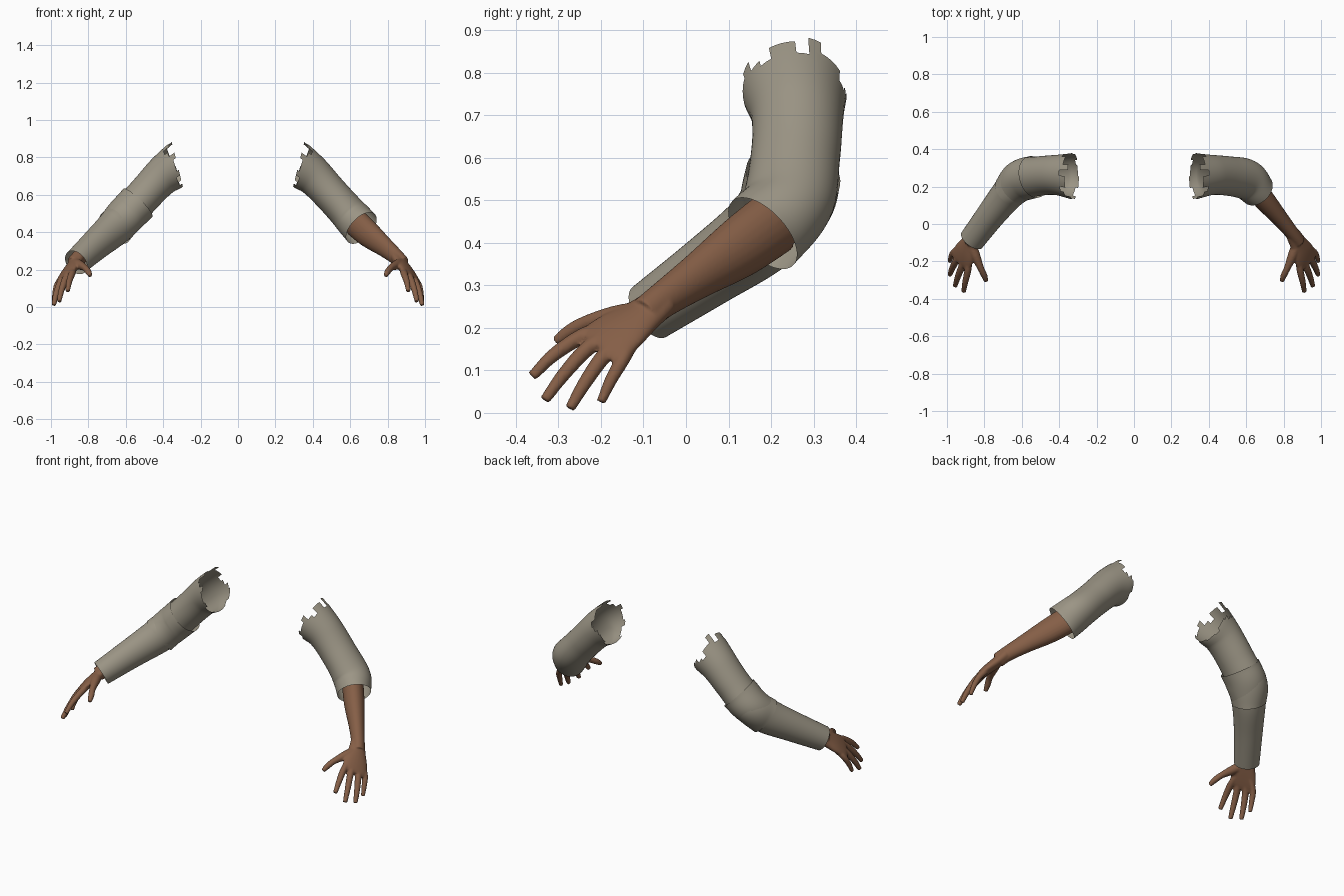
import bpy, bmesh, math
from mathutils import Vector

if "Cube" in bpy.data.objects:
    bpy.data.objects.remove(bpy.data.objects["Cube"])


def material(name, rgb):
    m = bpy.data.materials.new(name)
    m.diffuse_color = (*rgb, 1)
    m.use_nodes = True
    m.node_tree.nodes["Principled BSDF"].inputs["Base Color"].default_value = m.diffuse_color
    return m


CLOTH = material("grey_beige_cloth", (0.33, 0.30, 0.235))
SKIN = material("brown_skin", (0.235, 0.113, 0.062))


def catmull(points, steps):
    """Smoothly resample rows of (x, y, z, half width, half height)."""
    p = [Vector(q) for q in points]
    p = [p[0] * 2 - p[1]] + p + [p[-1] * 2 - p[-2]]
    out = []
    for i in range(1, len(p) - 2):
        a, b, c, d = p[i - 1:i + 3]
        for k in range(steps):
            t = k / steps
            out.append((b * 2 + (c - a) * t + (a * 2 - b * 5 + c * 4 - d) * t * t
                        + (b * 3 - a - c * 3 + d) * t ** 3) * 0.5)
    return out + [p[-2]]


def tube(bm, points, steps=6, segs=24, side=None, caps=True, start=None):
    """Sweep an ellipse along the path; returns the face rows."""
    rows = catmull(points, steps)
    centres = [Vector(r[:3]) for r in rows]
    rings = []
    for i, r in enumerate(rows):
        t = (centres[min(i + 1, len(rows) - 1)] - centres[max(i - 1, 0)]).normalized()
        if start and i < steps:                      # ease from a given cut direction
            t = Vector(start).lerp(t, i / steps).normalized()
        s = Vector(side) if side else t.cross(Vector((0, 0, 1)))
        s = (s - t * s.dot(t)).normalized()
        u = s.cross(t)
        ring = []
        for k in range(segs):
            a = 2 * math.pi * k / segs
            ring.append(bm.verts.new(centres[i] + s * math.cos(a) * r[3] + u * math.sin(a) * r[4]))
        rings.append(ring)
    faces = [[bm.faces.new((A[k], A[(k + 1) % segs], B[(k + 1) % segs], B[k]))
              for k in range(segs)] for A, B in zip(rings, rings[1:])]
    if caps:
        bm.faces.new(rings[0][::-1])
        bm.faces.new(rings[-1])
    return faces


def finish(bm, name, mat, mirror):
    for v in bm.verts:
        v.co.x *= mirror
    bmesh.ops.recalc_face_normals(bm, faces=bm.faces)
    for f in bm.faces:
        f.smooth = True
    me = bpy.data.meshes.new(name)
    bm.to_mesh(me)
    bm.free()
    me.materials.append(mat)
    ob = bpy.data.objects.new(name, me)
    bpy.context.collection.objects.link(ob)
    return ob


def upper_sleeve(name, mirror):
    bm = bmesh.new()
    rows = tube(bm, [(0.325, 0.255, 0.765, 0.125, 0.125),
                     (0.41, 0.262, 0.695, 0.108, 0.103),
                     (0.50, 0.257, 0.60, 0.105, 0.096),
                     (0.60, 0.238, 0.49, 0.108, 0.098),
                     (0.66, 0.18, 0.422, 0.094, 0.107)],
                steps=8, segs=48, caps=False, start=(1, 0, -0.25))
    # torn shoulder edge: stepped notches cut out of the first rows
    notch = [1, 0, 2, 3, 1, 1, 3, 0, 2, 2, 4, 3, 1, 0, 0, 2, 1, 1, 0, 0, 2, 2, 0, 1]
    torn = [rows[r][k] for k in range(48) for r in range(notch[k // 2])]
    bmesh.ops.delete(bm, geom=torn, context='FACES')
    finish(bm, name, CLOTH, mirror)


def lower_sleeve(name, mirror):
    bm = bmesh.new()
    tube(bm, [(0.535, 0.252, 0.557, 0.113, 0.108),
              (0.60, 0.232, 0.49, 0.112, 0.104),
              (0.665, 0.172, 0.42, 0.092, 0.099),
              (0.76, 0.055, 0.335, 0.078, 0.085),
              (0.866, -0.085, 0.238, 0.069, 0.071)],
         steps=8, segs=48, caps=False)
    finish(bm, name, CLOTH, mirror)


def arm(name, mirror, bare_forearm):
    bm = bmesh.new()
    # forearm, or just the wrist when it is covered
    path = [(0.63, 0.21, 0.45, 0.06, 0.078),
            (0.70, 0.125, 0.388, 0.057, 0.072),
            (0.785, 0.025, 0.32, 0.044, 0.054),
            (0.85, -0.055, 0.265, 0.037, 0.043),
            (0.88, -0.095, 0.232, 0.036, 0.042)]
    tube(bm, path if bare_forearm else path[2:])
    # palm
    tube(bm, [(0.85, -0.055, 0.265, 0.042, 0.032),
              (0.875, -0.10, 0.23, 0.052, 0.030),
              (0.902, -0.15, 0.195, 0.070, 0.027),
              (0.922, -0.19, 0.166, 0.074, 0.021),
              (0.930, -0.21, 0.152, 0.062, 0.014)], side=(0.075, 0.10, -0.05))
    # fingers: knuckle, middle joint, tip
    root = Vector((0.875, -0.09, 0.23))
    fingers = [((0.887, -0.24, 0.182), (0.902, -0.31, 0.137), (0.911, -0.362, 0.086)),
               ((0.920, -0.225, 0.157), (0.943, -0.286, 0.092), (0.957, -0.332, 0.030)),
               ((0.948, -0.192, 0.135), (0.972, -0.238, 0.070), (0.985, -0.273, 0.010)),
               ((0.962, -0.148, 0.127), (0.978, -0.177, 0.076), (0.985, -0.200, 0.025))]
    for i, joints in enumerate(fingers):
        k = 0.9 if i == 3 else 1
        base = root.lerp(Vector(joints[0]), 0.5)
        pts = [base, *joints]
        radii = [0.018, 0.019, 0.0165, 0.0125]
        tube(bm, [(*p, r * k, r * k) for p, r in zip(pts, radii)], segs=14)
    # thumb
    tube(bm, [(0.872, -0.10, 0.238, 0.026, 0.026),
              (0.848, -0.168, 0.226, 0.026, 0.026),
              (0.820, -0.235, 0.211, 0.018, 0.018),
              (0.801, -0.275, 0.190, 0.017, 0.017),
              (0.790, -0.306, 0.168, 0.012, 0.012)], segs=14)
    ob = finish(bm, name, SKIN, mirror)
    # fuse the parts into one soft skin
    fuse = ob.modifiers.new("fuse", 'REMESH')
    fuse.mode = 'VOXEL'
    fuse.voxel_size = 0.005
    fuse.use_smooth_shade = True
    soft = ob.modifiers.new("soften", 'SMOOTH')
    soft.factor = 0.5
    soft.iterations = 5


# short-sleeved arm on +x, long-sleeved arm on -x
upper_sleeve("short_sleeve", 1)
arm("bare_forearm_and_hand", 1, True)
upper_sleeve("upper_sleeve", -1)
lower_sleeve("long_lower_sleeve", -1)
arm("covered_wrist_and_hand", -1, False)
